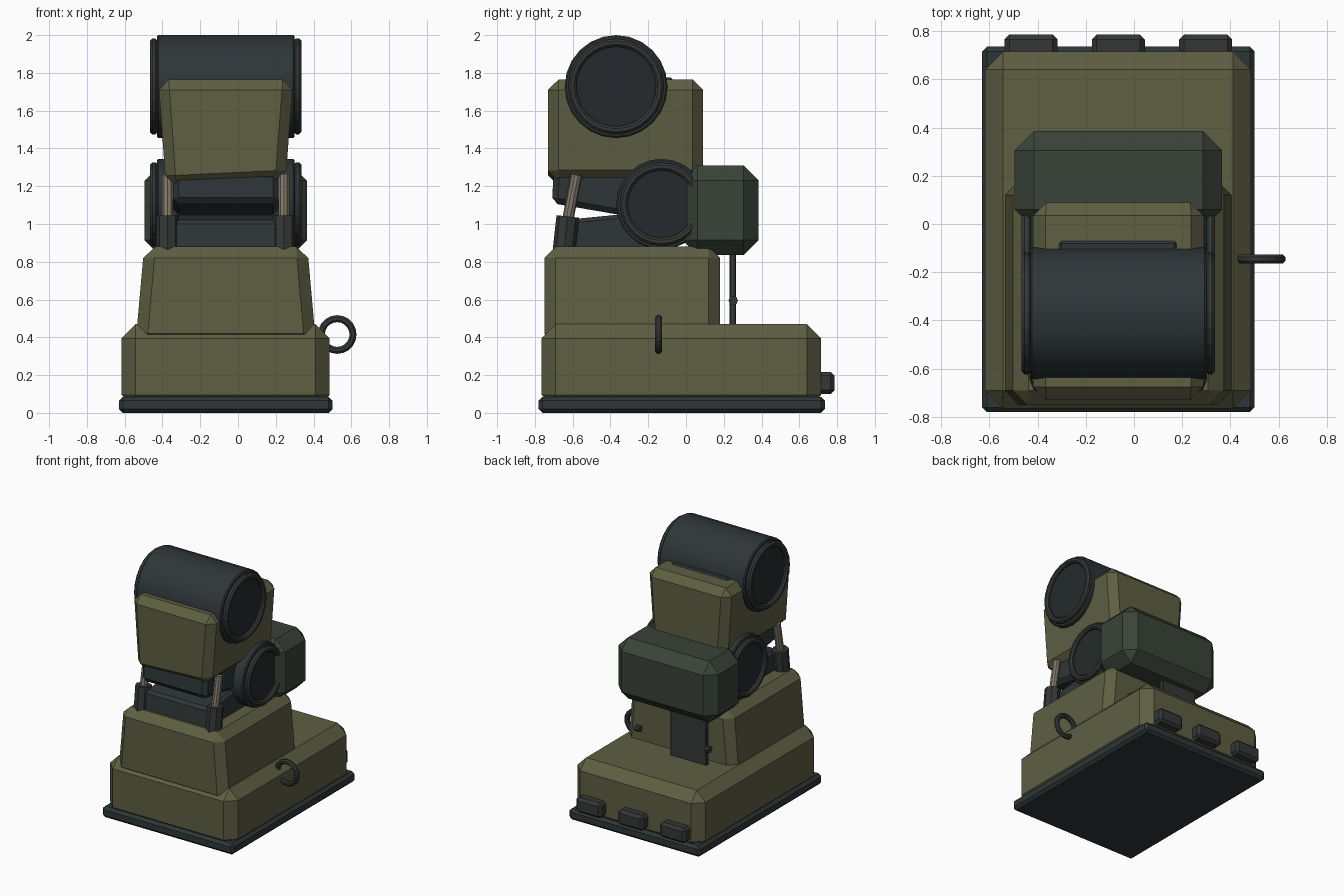
import bpy, bmesh, math
from mathutils import Vector, Matrix

if "Cube" in bpy.data.objects:
    bpy.data.objects.remove(bpy.data.objects["Cube"])

CX = -0.065  # centre line of the leg


def material(name, r, g, b):
    m = bpy.data.materials.new(name)
    m.diffuse_color = (r, g, b, 1)
    m.use_nodes = True
    m.node_tree.nodes["Principled BSDF"].inputs["Base Color"].default_value = m.diffuse_color
    return m


OLIVE = material("olive", 0.11, 0.115, 0.055)
GREEN = material("dark_green", 0.042, 0.056, 0.04)
STEEL = material("blue_steel", 0.028, 0.037, 0.04)
CAP = material("dark_cap", 0.018, 0.023, 0.025)
RUBBER = material("dark_grey", 0.035, 0.038, 0.037)
ROD = material("tan_metal", 0.22, 0.19, 0.14)


def finish(name, bm, mat, smooth=False):
    bmesh.ops.recalc_face_normals(bm, faces=bm.faces)
    me = bpy.data.meshes.new(name)
    bm.to_mesh(me)
    bm.free()
    ob = bpy.data.objects.new(name, me)
    bpy.context.collection.objects.link(ob)
    me.materials.append(mat)
    if smooth:
        bpy.context.view_layer.objects.active = ob
        bpy.ops.object.select_all(action='DESELECT')
        ob.select_set(True)
        bpy.ops.object.shade_smooth_by_angle(angle=math.radians(35))
    return ob


def block(name, x, y, z, bevel, mat, bottom_x=None, skew=0.0):
    """Chamfered box; bottom_x tapers it in x, skew drops the lower left edge."""
    bx = bottom_x or x
    bm = bmesh.new()
    bmesh.ops.create_cube(bm, size=2)
    for v in bm.verts:
        i, j, k = (int(c > 0) for c in v.co)
        dz = skew * (1 - i) if k == 0 else 0
        v.co = ((x if k else bx)[i], y[j], z[k] - dz)
    bmesh.ops.bevel(bm, geom=bm.edges[:], offset=bevel, segments=1,
                    affect='EDGES', clamp_overlap=True)
    return finish(name, bm, mat)


def rod(name, a, b, r, mat, sides, bevel=0.0, smooth=True):
    """Cylinder between two points."""
    a, b = Vector(a), Vector(b)
    d = b - a
    bm = bmesh.new()
    m = Matrix.Translation((a + b) / 2) @ d.to_track_quat('Z', 'Y').to_matrix().to_4x4()
    bmesh.ops.create_cone(bm, cap_ends=True, segments=sides, radius1=r, radius2=r,
                          depth=d.length, matrix=m)
    if bevel:
        rim = [e for e in bm.edges if any(len(f.verts) > 4 for f in e.link_faces)]
        bmesh.ops.bevel(bm, geom=rim, offset=bevel, segments=1, affect='EDGES')
    return finish(name, bm, mat, smooth)


def ring(name, centre, major, minor, axis, mat, n=24, m=8):
    """Torus around the given axis."""
    q = Vector(axis).to_track_quat('Z', 'Y')
    bm = bmesh.new()
    rows = []
    for i in range(n):
        t = 2 * math.pi * i / n
        row = []
        for j in range(m):
            p = 2 * math.pi * (j + 0.5) / m
            r = major + minor * math.cos(p)
            co = Vector((r * math.cos(t), r * math.sin(t), minor * math.sin(p)))
            row.append(bm.verts.new(Vector(centre) + q @ co))
        rows.append(row)
    for i in range(n):
        for j in range(m):
            k, l = (i + 1) % n, (j + 1) % m
            bm.faces.new((rows[i][j], rows[k][j], rows[k][l], rows[i][l]))
    return finish(name, bm, mat)


def wedge(name, half, profile, bevel, mat):
    """Side profile (y, z) extruded across the centre line."""
    bm = bmesh.new()
    f = bm.faces.new([bm.verts.new((CX - half, y, z)) for y, z in profile])
    ext = bmesh.ops.extrude_face_region(bm, geom=[f])
    bmesh.ops.translate(bm, vec=(2 * half, 0, 0),
                        verts=[g for g in ext['geom'] if isinstance(g, bmesh.types.BMVert)])
    bmesh.ops.recalc_face_normals(bm, faces=bm.faces)
    bmesh.ops.bevel(bm, geom=bm.edges[:], offset=bevel, segments=1, affect='EDGES')
    return finish(name, bm, mat)


# Foot: sole, base and tapered ankle
block("sole", (-0.63, 0.5), (-0.78, 0.735), (0, 0.085), 0.02, STEEL)
block("foot_base", (-0.617, 0.485), (-0.765, 0.715), (0.02, 0.47), 0.075, OLIVE)
block("ankle", (-0.497, 0.367), (-0.75, 0.18), (0.36, 0.88), 0.06, OLIVE,
      bottom_x=(-0.543, 0.413))

# Heel pads
for i in (-1, 0, 1):
    c = CX + i * 0.362
    block(f"heel_pad_{i + 2}", (c - 0.11, c + 0.11), (0.69, 0.785), (0.1, 0.217), 0.02, RUBBER)

# Shin and rear guard
block("shin", (-0.422, 0.292), (-0.73, 0.09), (1.23, 1.765), 0.055, OLIVE,
      bottom_x=(-0.382, 0.252), skew=0.03)
block("rear_guard", (-0.495, 0.365), (-0.02, 0.385), (0.835, 1.31), 0.08, GREEN)
block("shin_top_strip", (-0.315, 0.182), (-0.3, -0.065), (1.6, 1.775), 0.015, STEEL)

# Joint drums with rimmed ends
for name, y, z, r in (("ankle_drum", -0.13, 1.105, 0.24), ("knee_drum", -0.37, 1.728, 0.272)):
    rod(name, (CX - 0.365, y, z), (CX + 0.365, y, z), r, STEEL, 24, 0.008)
    for s, side in ((-1, "left"), (1, "right")):
        ring(f"{name}_rim_{side}", (CX + s * 0.38, y, z), r - 0.04, 0.023, (1, 0, 0), RUBBER)
        rod(f"{name}_cap_{side}", (CX + s * 0.3, y, z), (CX + s * 0.375, y, z), r - 0.045, CAP, 24)

# Pads above and below the flexing gap
wedge("upper_pad", 0.28, [(-0.7, 1.28), (-0.71, 1.11), (-0.3, 1.04), (-0.1, 1.28)], 0.03, STEEL)
wedge("lower_pad", 0.28, [(-0.66, 1.02), (-0.68, 0.82), (-0.1, 0.82), (-0.1, 1.07), (-0.3, 1.055)],
      0.02, STEEL)

# Front pistons
for s, side in ((-1, "left"), (1, "right")):
    x = CX + s * 0.308
    rod(f"piston_sleeve_{side}", (x, -0.65, 0.82), (x, -0.626, 1.04), 0.06, RUBBER, 8, smooth=False)
    rod(f"piston_rod_{side}", (x, -0.63, 1.0), (x, -0.58, 1.26), 0.03, ROD, 10)

# Carry ring on the right side
ring("side_ring", (0.525, -0.145, 0.415), 0.084, 0.02, (0, 1, 0), RUBBER, 20)

# Hanging flap behind the ankle and its pins
block("rear_flap", (-0.36, -0.05), (0.23, 0.265), (0.46, 0.9), 0.005, RUBBER)
for s, side in ((-1, "left"), (1, "right")):
    x = CX + s * 0.3
    rod(f"flap_pin_{side}", (x - 0.02, 0.25, 0.595), (x + 0.02, 0.25, 0.595), 0.025, RUBBER, 8,
        smooth=False)
